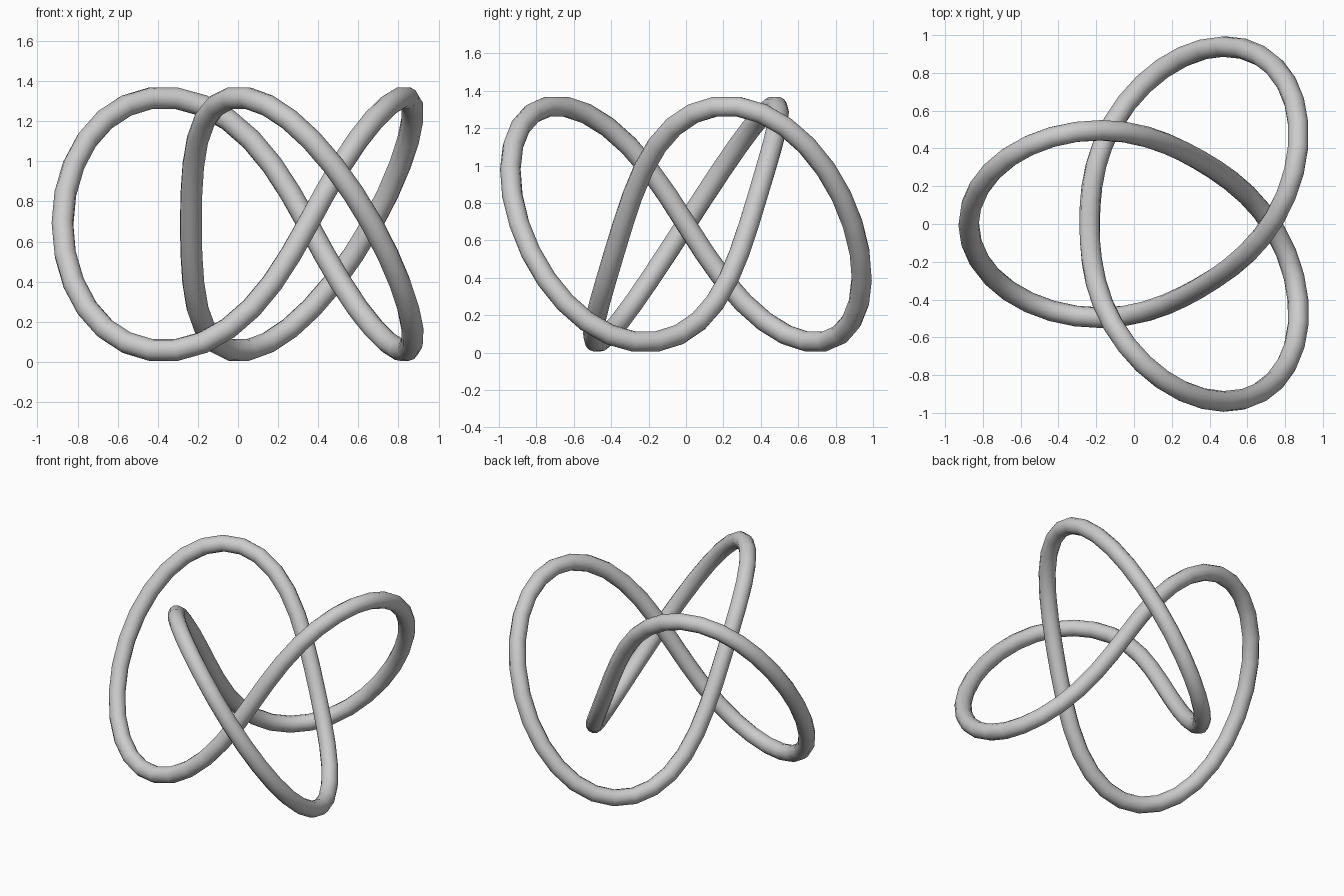
import bpy
from math import sin, cos, pi, radians
from mathutils import Vector

cube = bpy.data.objects.get("Cube")
if cube:
    bpy.data.objects.remove(cube, do_unlink=True)

TUBE = 0.055
SEGMENTS = 78
CENTRE = Vector((0.154, 0, 0.687))

# Plain grey surface
grey = bpy.data.materials.new("light_grey")
grey.use_nodes = True
colour = (0.6, 0.6, 0.6, 1)
grey.diffuse_color = colour
grey.node_tree.nodes["Principled BSDF"].inputs["Base Color"].default_value = colour


def knot_point(u):
    """Three-lobed knot: radius and height swing once per third of the path."""
    radius = 0.709 + 0.32 * cos(u)
    turn = 2 * u / 3 - radians(17.8) * sin(u) + radians(1.2) * sin(2 * u)
    angle = pi - turn
    return CENTRE + Vector((radius * cos(angle), radius * sin(angle), 0.632 * sin(u)))


# Closed centre line swept by a round section
curve = bpy.data.curves.new("knot_path", "CURVE")
curve.dimensions = "3D"
curve.bevel_depth = TUBE
curve.bevel_resolution = 4
spline = curve.splines.new("POLY")
spline.points.add(SEGMENTS - 1)
for i, point in enumerate(spline.points):
    point.co = (*knot_point(6 * pi * i / SEGMENTS), 1)
spline.use_cyclic_u = True
spline.use_smooth = True
curve.materials.append(grey)

knot = bpy.data.objects.new("knot_tube", curve)
bpy.context.collection.objects.link(knot)
bpy.ops.object.select_all(action="DESELECT")
knot.select_set(True)
bpy.context.view_layer.objects.active = knot
bpy.ops.object.convert(target="MESH")
bpy.ops.object.shade_smooth()
